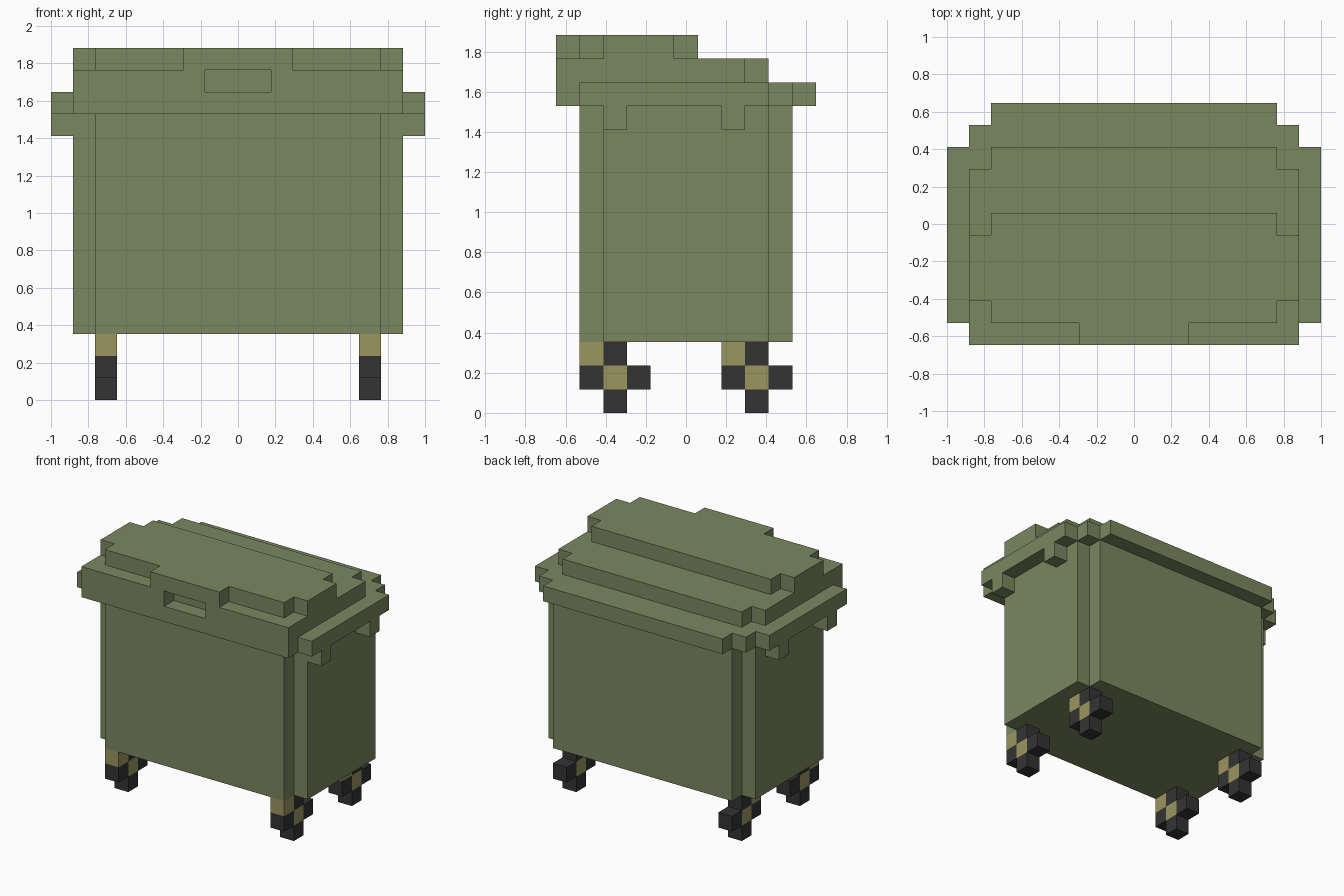
import bpy
import bmesh
from mathutils import Matrix

cube = bpy.data.objects.get("Cube")
if cube:
    bpy.data.objects.remove(cube, do_unlink=True)

U = 2 / 17  # size of one block


def material(name, rgb):
    m = bpy.data.materials.new(name)
    m.use_nodes = True
    m.diffuse_color = (*rgb, 1)
    bsdf = m.node_tree.nodes["Principled BSDF"]
    bsdf.inputs["Base Color"].default_value = (*rgb, 1)
    bsdf.inputs["Roughness"].default_value = 0.9
    return m


GREEN = material("olive green", (0.195, 0.242, 0.117))
TAN = material("khaki metal", (0.328, 0.305, 0.114))
BLACK = material("black rubber", (0.034, 0.034, 0.034))


def add_object(name, bm, mat):
    bmesh.ops.recalc_face_normals(bm, faces=bm.faces)
    bmesh.ops.scale(bm, vec=(U, U, U), verts=bm.verts)
    mesh = bpy.data.meshes.new(name)
    bm.to_mesh(mesh)
    bm.free()
    mesh.materials.append(mat)
    obj = bpy.data.objects.new(name, mesh)
    bpy.context.collection.objects.link(obj)
    return obj


def slab(name, half, z0, z1, mat):
    """Extrude a footprint given by its left half, mirrored across x."""
    outline = half + [(-x, y) for x, y in reversed(half)]
    bm = bmesh.new()
    face = bm.faces.new([bm.verts.new((x, y, z0)) for x, y in outline])
    ext = bmesh.ops.extrude_face_region(bm, geom=[face], use_keep_orig=True)
    top = [g for g in ext["geom"] if isinstance(g, bmesh.types.BMVert)]
    bmesh.ops.translate(bm, vec=(0, 0, z1 - z0), verts=top)
    return add_object(name, bm, mat)


def blocks(name, centres, mat):
    """Unit blocks joined into one part."""
    bm = bmesh.new()
    for c in centres:
        bmesh.ops.create_cube(bm, size=1, matrix=Matrix.Translation(c))
    return add_object(name, bm, mat)


# Bin body with notched corners
slab("body", [(6.5, 4.5), (6.5, 3.5), (7.5, 3.5), (7.5, -3.5),
              (6.5, -3.5), (6.5, -4.5)], 3, 13, GREEN)

# Overhanging rim
slab("rim", [(6.5, 5.5), (6.5, 4.5), (7.5, 4.5), (7.5, 3.5), (8.5, 3.5),
             (8.5, -4.5), (7.5, -4.5), (7.5, -5.5)], 13, 14, GREEN)

# Lower lid with the grip recess cut into its front edge
slab("lower_lid", [(6.5, 3.5), (6.5, 2.5), (7.5, 2.5), (7.5, -5.5),
                   (1.5, -5.5), (1.5, -4.5)], 14, 15, GREEN)

# Upper lid with stepped corners and a front tab
slab("upper_lid", [(6.5, 0.5), (6.5, -0.5), (7.5, -0.5), (7.5, -3.5),
                   (6.5, -3.5), (6.5, -4.5), (2.5, -4.5), (2.5, -5.5)],
     15, 16, GREEN)

for side, s in (("left", 1), ("right", -1)):
    # Lugs under the side rims
    blocks(side + "_rim_lugs", [(8 * s, y, 12.5) for y in (-3, 2)], GREEN)

    # Casters: tyre blocks around a hub, plus a bracket to the body
    for end, y in (("front", -4), ("back", 2)):
        name = f"{end}_{side}_"
        x = 6 * s
        blocks(name + "tyre", [(x, y + j, k + 0.5) for j, k in
                               ((1, 0), (0, 1), (2, 1), (1, 2))], BLACK)
        blocks(name + "hub", [(x, y + 1, 1.5)], TAN)
        blocks(name + "bracket", [(x, y, 2.5)], TAN)
